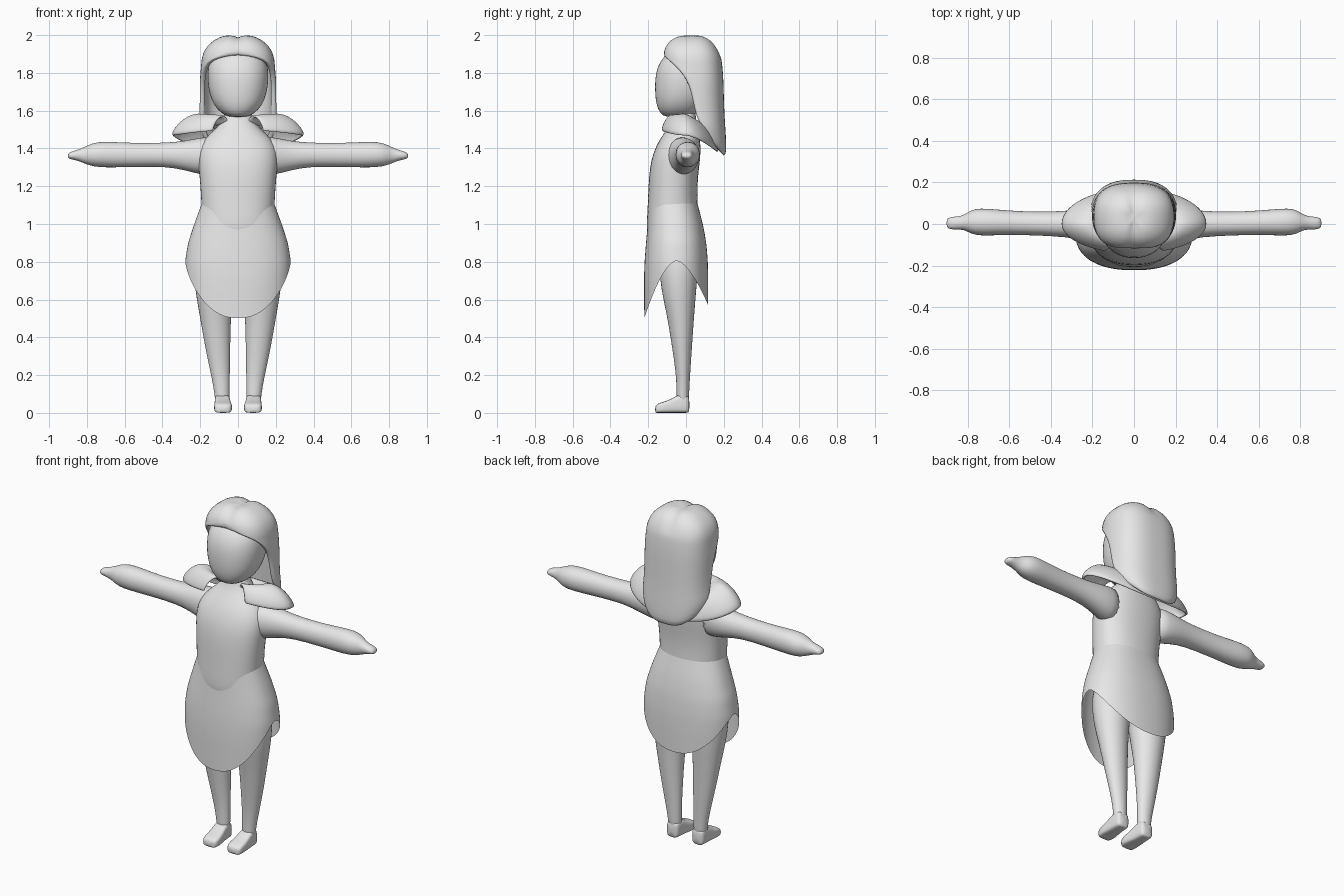
import bpy, bmesh, math

grey = bpy.data.materials.new("plain_grey")
grey.diffuse_color = (0.8, 0.8, 0.8, 1)


def build(name, rows, closed=True, caps=False, mirror=False, thick=0.0, sub=1):
    """Skin a list of equally long point rows into one smooth object."""
    bm = bmesh.new()
    vs = [[bm.verts.new(p) for p in row] for row in rows]
    n = len(rows[0])
    for a, b in zip(vs, vs[1:]):
        for i in range(n if closed else n - 1):
            j = (i + 1) % n
            bm.faces.new((a[i], a[j], b[j], b[i]))
    if caps:
        bm.faces.new(vs[0])
        bm.faces.new(vs[-1])
    bmesh.ops.remove_doubles(bm, verts=bm.verts, dist=1e-5)
    bmesh.ops.recalc_face_normals(bm, faces=bm.faces)
    for f in bm.faces:
        f.smooth = True
    me = bpy.data.meshes.new(name)
    bm.to_mesh(me)
    bm.free()
    me.materials.append(grey)
    ob = bpy.data.objects.new(name, me)
    bpy.context.collection.objects.link(ob)
    if mirror:
        ob.modifiers.new("mirror", 'MIRROR').use_mirror_merge = False
    if thick:
        s = ob.modifiers.new("thickness", 'SOLIDIFY')
        s.thickness, s.offset = thick, -1
    if sub:
        s = ob.modifiers.new("smooth", 'SUBSURF')
        s.levels = s.render_levels = sub
    return ob


def oval(a, power=2.0):
    """Point on a unit superellipse."""
    c, s = math.cos(a), math.sin(a)
    f = lambda v: math.copysign(abs(v) ** (2 / power), v)
    return f(c), f(s)


def turn(n):
    return [2 * math.pi * i / n for i in range(n)]


def lerp(table, z):
    """Read a row of values from a table sorted by falling height."""
    if z >= table[0][0]:
        return table[0][1:]
    for a, b in zip(table, table[1:]):
        if z >= b[0]:
            t = (a[0] - z) / (a[0] - b[0])
            return [p + (q - p) * t for p, q in zip(a[1:], b[1:])]
    return table[-1][1:]


def upright(name, rings, power=2.0, n=24, **kw):
    """Rings given as height, centre x, half width, front y, back y."""
    rows = []
    for z, x, rx, y0, y1 in rings:
        pts = [oval(a, power) for a in turn(n)]
        rows.append([(x + rx * u, (y0 + y1) / 2 + (y1 - y0) / 2 * v, z) for u, v in pts])
    return build(name, rows, caps=True, **kw)


# Torso with neck
upright("torso", [
    (0.74, 0, 0.19, -0.15, 0.07), (0.88, 0, 0.19, -0.17, 0.08),
    (0.93, 0, 0.19, -0.205, 0.075), (1.0, 0, 0.19, -0.21, 0.07),
    (1.1, 0, 0.195, -0.203, 0.062), (1.2, 0, 0.2, -0.2, 0.06),
    (1.3, 0, 0.21, -0.193, 0.07), (1.38, 0, 0.215, -0.174, 0.08),
    (1.45, 0, 0.185, -0.14, 0.075), (1.51, 0, 0.11, -0.095, 0.065),
    (1.56, 0, 0.072, -0.065, 0.05), (1.66, 0, 0.07, -0.06, 0.05)], power=2.3)

# Head
upright("head", [
    (1.565, 0, 0.045, -0.11, 0.02), (1.585, 0, 0.09, -0.138, 0.06),
    (1.63, 0, 0.13, -0.158, 0.1), (1.69, 0, 0.153, -0.165, 0.13),
    (1.76, 0, 0.163, -0.166, 0.15), (1.83, 0, 0.162, -0.155, 0.15),
    (1.89, 0, 0.14, -0.118, 0.13), (1.94, 0, 0.09, -0.06, 0.09)], power=2.2)

# Skirt: open sheet with a hem that dips at front and back
skirt = [(1.12, 0.188, -0.195, 0.058), (1.0, 0.232, -0.203, 0.09), (0.9, 0.265, -0.212, 0.108),
         (0.8, 0.281, -0.22, 0.116), (0.7, 0.28, -0.223, 0.118), (0.5, 0.27, -0.221, 0.117)]
rows = []
for k in range(13):
    row = []
    for a in turn(48):
        s = math.sin(a)
        hem = 0.81 - (0.31 if s < 0 else 0.24) * abs(s) ** 1.4
        z = 1.12 + (hem - 1.12) * k / 12
        rx, y0, y1 = lerp(skirt, z)
        u, v = oval(a, 2.3)
        row.append((rx * u, (y0 + y1) / 2 + (y1 - y0) / 2 * v, z))
    rows.append(row)
build("skirt", rows)

# Legs
upright("leg", [
    (0.95, 0.11, 0.1, -0.13, 0.07), (0.8, 0.122, 0.118, -0.15, 0.07),
    (0.65, 0.128, 0.102, -0.133, 0.056), (0.52, 0.12, 0.085, -0.103, 0.045),
    (0.4, 0.112, 0.073, -0.083, 0.036), (0.28, 0.101, 0.06, -0.064, 0.028),
    (0.18, 0.091, 0.048, -0.052, 0.021), (0.1, 0.084, 0.04, -0.05, 0.017),
    (0.03, 0.083, 0.038, -0.05, 0.015)], n=16, mirror=True)

# Feet, skinned from heel to toe
rows = []
for y, h, w, x in [(0.019, 0.08, 0.032, 0.083), (0.005, 0.1, 0.039, 0.083),
                   (-0.04, 0.1, 0.041, 0.083), (-0.075, 0.075, 0.044, 0.081),
                   (-0.12, 0.058, 0.049, 0.079), (-0.15, 0.05, 0.046, 0.079),
                   (-0.164, 0.035, 0.035, 0.081)]:
    rows.append([(x + w * u, y, h / 2 * (1 + v)) for u, v in (oval(a, 4) for a in turn(16))])
build("foot", rows, caps=True, mirror=True)

# Arms with mitten hands, skinned outwards from the shoulder
rows = []
for x, y, z, ry, rz in [(0.12, -0.03, 1.36, 0.09, 0.11), (0.2, -0.01, 1.36, 0.083, 0.1),
                        (0.28, 0.0, 1.362, 0.07, 0.079), (0.38, 0.0, 1.367, 0.06, 0.064),
                        (0.54, 0.004, 1.365, 0.057, 0.064), (0.66, 0.008, 1.367, 0.063, 0.069),
                        (0.74, 0.01, 1.368, 0.068, 0.069), (0.785, 0.01, 1.366, 0.058, 0.057),
                        (0.815, 0.008, 1.364, 0.036, 0.044), (0.85, 0.004, 1.364, 0.032, 0.028),
                        (0.885, 0.004, 1.363, 0.03, 0.021), (0.902, 0.004, 1.36, 0.02, 0.01)]:
    rows.append([(x, y + ry * u, z + rz * v) for u, v in (oval(a, 2.1) for a in turn(16))])
build("arm", rows, caps=True, mirror=True)

# Shoulder cape: puffed collar open at the front, sloping down at the back
rows = []
profile = [(0.3, 0.45), (0.45, 0.85), (0.6, 1.0), (0.75, 0.87), (0.9, 0.55), (1.0, 0.12), (0.97, 0.0)]
for r, h in profile:
    row = []
    for i in range(41):
        a = math.radians(-68 + 316 * i / 40)
        c, s = math.cos(a), math.sin(a)
        low = 1.465 + (0.03 * s * s if s < 0 else -0.085 * s ** 1.5)
        high = 1.59 - (0.01 * s * s if s < 0 else 0.06 * s)
        ry = 0.145 if s < 0 else 0.175
        row.append((0.355 * r * c, ry * r * s, low + (high - low) * h))
    rows.append(row)
build("shoulder_cape", rows, closed=False, thick=0.015)

# Hair: height, half width, front y, back y, y of the front edge
hair = [(2.003, 0.0, 0.03, 0.03, 0.03), (2.002, 0.05, -0.02, 0.075, -0.02),
        (1.99, 0.1, -0.065, 0.11, -0.065), (1.96, 0.148, -0.1, 0.148, -0.1),
        (1.92, 0.18, -0.122, 0.172, -0.122), (1.885, 0.192, -0.132, 0.185, -0.12),
        (1.86, 0.197, -0.135, 0.19, -0.085), (1.8, 0.202, -0.135, 0.196, -0.022),
        (1.73, 0.203, -0.13, 0.199, 0.018), (1.65, 0.203, -0.12, 0.201, 0.038),
        (1.57, 0.206, -0.11, 0.204, 0.055), (1.5, 0.212, -0.1, 0.209, 0.08),
        (1.43, 0.208, -0.09, 0.213, 0.105), (1.36, 0.19, -0.08, 0.214, 0.135)]
rows = []
for z, rx, y0, y1, edge in hair:
    cy = 0.03
    t = min(1, abs(edge - cy) / max(1e-6, (cy - y0) if edge < cy else (y1 - cy)))
    start = math.copysign(math.asin(t ** 1.3), edge - cy)
    row = []
    for i in range(37):
        a = start + (math.pi - 2 * start) * i / 36
        u, v = oval(a, 2.6)
        x, y = rx * u, cy + (v * (y1 - cy) if v > 0 else v * (cy - y0))
        # centre parting on the crown, rounded ends at the bottom
        dz = -0.017 * math.exp(-(x / 0.022) ** 2) if z > 1.9 else 0
        dz += 0.09 * abs(u) ** 3 * max(0, (1.57 - z) / 0.21)
        row.append((x, y, z + dz))
    rows.append(row)
build("hair", rows, closed=False, thick=0.028)
